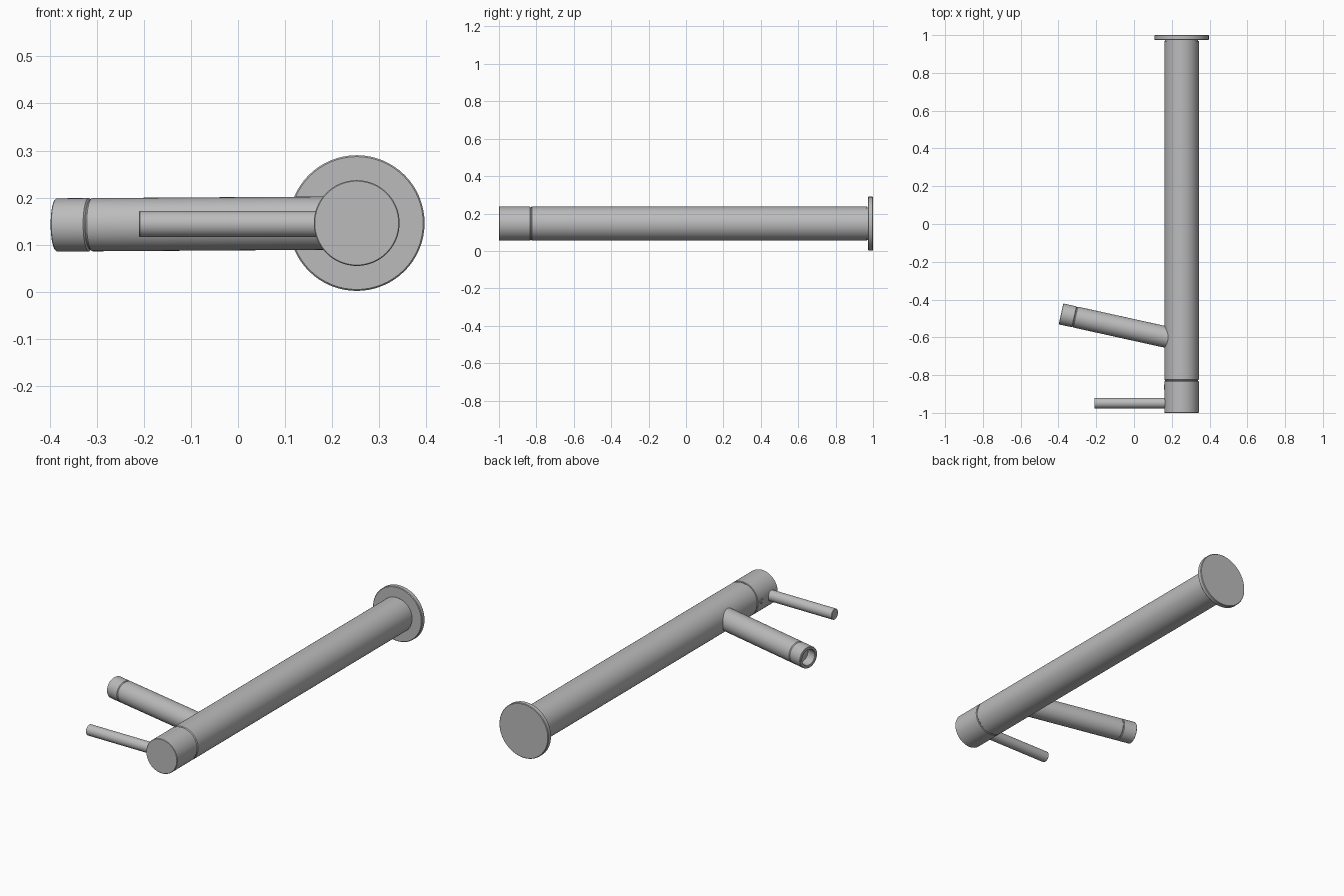
import bpy, bmesh, math
from mathutils import Vector

old = bpy.data.objects.get("Cube")
if old:
    bpy.data.objects.remove(old, do_unlink=True)

metal = bpy.data.materials.new("brushed grey metal")
metal.use_nodes = True
GREY = (0.5, 0.5, 0.5, 1)
metal.diffuse_color = GREY
metal.node_tree.nodes["Principled BSDF"].inputs["Base Color"].default_value = GREY


def lathe(name, start, end, profile, sides=64):
    """Spin (radius, distance) points about the axis that runs from start to end."""
    start, end = Vector(start), Vector(end)
    bm = bmesh.new()
    verts = [bm.verts.new((r, 0, d)) for r, d in profile]
    edges = [bm.edges.new(pair) for pair in zip(verts, verts[1:])]
    bmesh.ops.spin(bm, geom=verts + edges, cent=(0, 0, 0), axis=(0, 0, 1),
                   angle=math.tau, steps=sides, use_merge=False)
    bmesh.ops.remove_doubles(bm, verts=bm.verts, dist=1e-5)
    bmesh.ops.recalc_face_normals(bm, faces=bm.faces)
    mesh = bpy.data.meshes.new(name)
    bm.to_mesh(mesh)
    bm.free()
    obj = bpy.data.objects.new(name, mesh)
    bpy.context.collection.objects.link(obj)
    obj.location = start
    obj.rotation_euler = (end - start).to_track_quat('Z', 'Y').to_euler()
    mesh.materials.append(metal)
    bpy.ops.object.select_all(action='DESELECT')
    obj.select_set(True)
    bpy.context.view_layer.objects.active = obj
    bpy.ops.object.shade_smooth_by_angle(angle=math.radians(30))
    return obj


def rod(radius, length, edge=0.002):
    """Closed cylinder profile with slightly eased rims."""
    return [(0, 0), (radius - edge, 0), (radius, edge),
            (radius, length - edge), (radius - edge, length), (0, length)]


X, Z = 0.252, 0.146     # main axis
R = 0.091               # main tube radius
SEAM = 0.004            # groove depth and width

# Wall flange
lathe("wall_flange", (X, 1, Z), (X, 0, Z), rod(0.144, 0.026, 0.003))

# Main tube, with a narrow neck where it meets the flange
lathe("main_tube", (X, -0.828, Z), (X, 1, Z),
      [(0, 0), (R - SEAM, 0), (R, SEAM), (R, 1.796),
       (R - SEAM, 1.796), (R - SEAM, 1.81), (0, 1.81)])

# Turning control cap and the neck inside its seam
lathe("control_cap", (X, -1, Z), (X, 0, Z), rod(R, 0.168))
lathe("seam_neck", (X, -0.85, Z), (X, 0, Z), rod(R - SEAM, 0.04))

# Lever and the small fixing screw beside it
lathe("lever", (X - 0.06, -0.948, Z - 0.002), (-0.21, -0.948, Z - 0.002),
      rod(0.028, X + 0.15), 40)
lathe("fixing_screw", (X - R + 0.01, -0.863, Z), (-1, -0.863, Z),
      rod(0.012, 0.013), 20)

# Spout and its hollow outlet tip share one slightly angled axis
root, tip = Vector((X - 0.03, -0.61, Z)), Vector((-0.386, -0.476, 0.142))
length = (tip - root).length
S = 0.0565
joint = length - 0.075
lathe("spout", root, tip,
      [(0, 0), (S, 0), (S, joint - 0.004), (S - SEAM, joint), (0, joint)])
lathe("outlet_tip", root, tip,
      [(0, joint - 0.01), (S - SEAM, joint - 0.01), (S - SEAM, joint + 0.001),
       (S, joint + SEAM), (S, length - 0.002), (S - 0.002, length),
       (0.043, length), (0.041, length - 0.002), (0.041, length - 0.05),
       (0, length - 0.05)])
